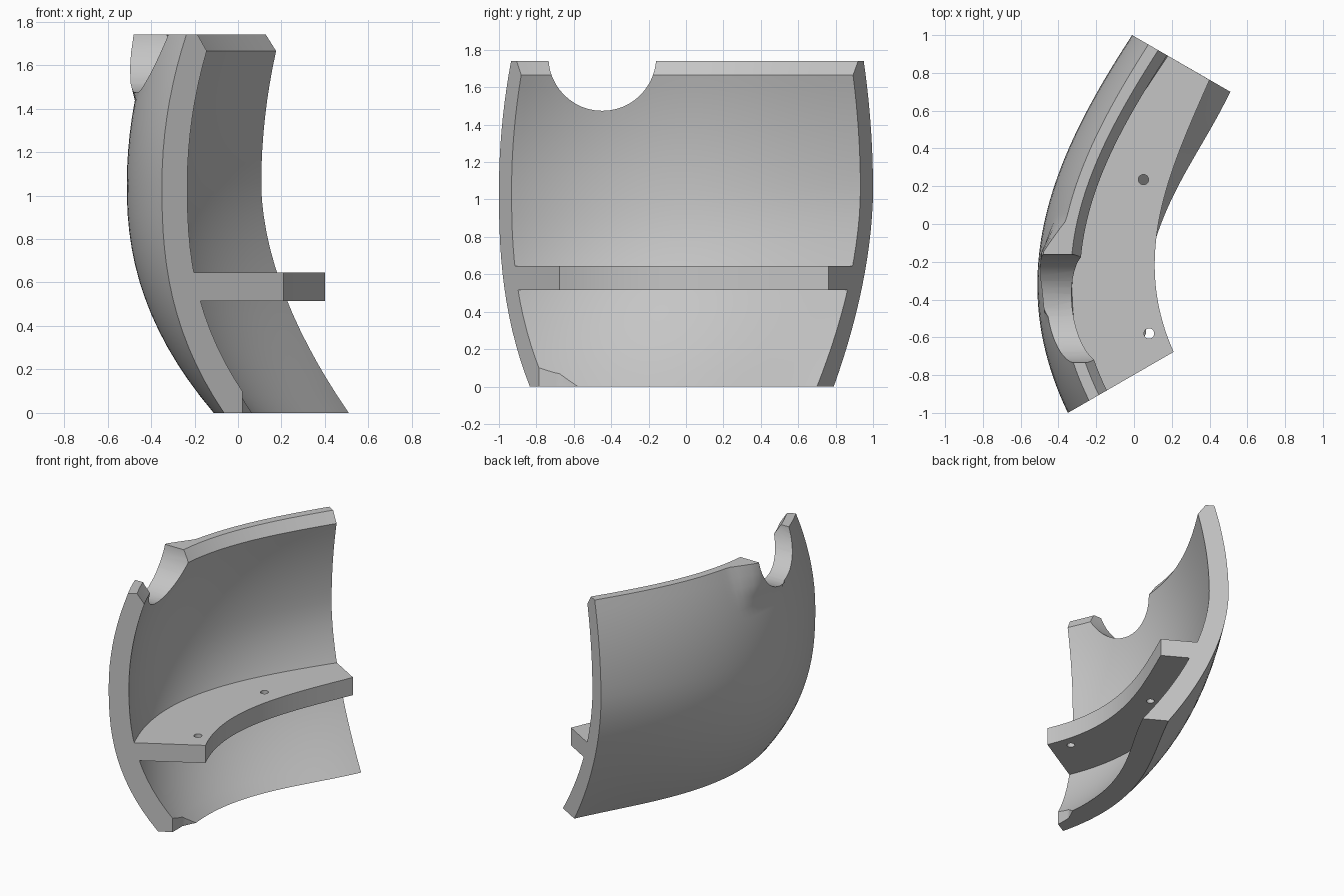
import bpy, bmesh, math
from mathutils import Vector

old = bpy.data.objects.get("Cube")
if old:
    bpy.data.objects.remove(old, do_unlink=True)

grey = bpy.data.materials.new("plain grey")
grey.use_nodes = True
COLOUR = (0.56, 0.56, 0.56, 1)
grey.diffuse_color = COLOUR
grey.node_tree.nodes["Principled BSDF"].inputs["Base Color"].default_value = COLOUR

AXIS = Vector((1.553, 0.098))   # where the two end cuts meet
STEPS = 48
TOP, CHAMFER, WIDEST = 1.74, 1.665, 1.05


def bowed(a, b, rise, skew, t):
    """Point on a lopsided arc bulging to the left of the chord a-b."""
    a, b = Vector(a), Vector(b)
    u = 2 * t - 1
    along = (b - a).normalized()
    side = Vector((-along.y, along.x))
    return a.lerp(b, t) + side * (1 - u * u) * (rise + skew * u)


def wall_point(t, z, inner, thickness=0.135):
    """Point on the outer or inner skin at a given height."""
    p = bowed((-0.35, -1.0), (-0.01, 1.0), 0.29, -0.07, t)
    q = abs(z - WIDEST) / WIDEST
    if z < WIDEST:
        q **= 2.5 - 0.7 * t
        inset = (0.33 + 0.09 * t + 0.32 * t * (1 - t)) * q
        thickness += 0.045 * q
    else:
        inset = (0.30 - 0.07 * t) * q * q
    p = p + (AXIS - p).normalized() * (inset + (thickness if inner else 0))
    # small flare of the outer skin beside the rim cutout
    if not inner and z > 1.46 and p.y > -0.45:
        side = min(1, max(0, (0.02 - p.y) / 0.17))
        p.x -= 0.095 * side * ((z - 1.46) / (TOP - 1.46)) ** 0.6
    return Vector((p.x, p.y, z))


def sweep(name, section):
    """Loft the closed section, a function of t, from front cut to back cut."""
    bm = bmesh.new()
    rings = [[bm.verts.new(p) for p in section(i / STEPS)] for i in range(STEPS + 1)]
    n = len(rings[0])
    for r, s in zip(rings, rings[1:]):
        for j in range(n):
            k = (j + 1) % n
            bm.faces.new((r[j], r[k], s[k], s[j]))
    bm.faces.new(rings[0])
    bm.faces.new(rings[-1])
    return finish(name, bm)


def finish(name, bm):
    bmesh.ops.recalc_face_normals(bm, faces=bm.faces)
    me = bpy.data.meshes.new(name)
    bm.to_mesh(me)
    bm.free()
    me.materials.append(grey)
    ob = bpy.data.objects.new(name, me)
    bpy.context.collection.objects.link(ob)
    return ob


def cylinder(name, centre, radius, depth, axis):
    bm = bmesh.new()
    bmesh.ops.create_cone(bm, cap_ends=True, segments=48, radius1=radius,
                          radius2=radius, depth=depth)
    ob = finish(name, bm)
    ob.location = centre
    if axis == "x":
        ob.rotation_euler.y = math.pi / 2
    return ob


def cut(target, cutter):
    mod = target.modifiers.new(cutter.name, "BOOLEAN")
    mod.operation = "DIFFERENCE"
    mod.solver = "EXACT"
    mod.object = cutter
    bpy.context.view_layer.update()
    bpy.context.view_layer.objects.active = target
    bpy.ops.object.modifier_apply(modifier=mod.name)
    bpy.data.objects.remove(cutter, do_unlink=True)


# Curved wall with a chamfered top rim
def wall_section(t):
    heights = [CHAMFER * i / 22 for i in range(23)]
    outer = [wall_point(t, z, False) for z in heights + [TOP]]
    inner = [wall_point(t, z, True) for z in heights]
    return outer + [wall_point(t, TOP, True, 0.06)] + inner[::-1]


wall = sweep("curved_wall", wall_section)

# Round cutout in the top rim
cut(wall, cylinder("rim_cutout", (-0.4, -0.4475, 1.762), 0.288, 1.0, "x"))

# Corner notch at the bottom of the front end
bm = bmesh.new()
base = [bm.verts.new((x, y, -0.1)) for x, y in
        ((0.02, -0.675), (0.02, -0.95), (0.2, -0.95), (0.2, -0.28))]
face = bm.faces.new(base)
new = bmesh.ops.extrude_face_region(bm, geom=[face])["geom"]
bmesh.ops.translate(bm, vec=(0, 0, 0.5),
                    verts=[v for v in new if isinstance(v, bmesh.types.BMVert)])
cut(wall, finish("corner_notch", bm))


# Flat ledge on the inside of the wall
def ledge_section(t):
    front = bowed((0.21, -0.677), (0.40, 0.763), 0.165, -0.06, t)
    back = wall_point(t, 0.58, True, 0.09)
    low, high = 0.515, 0.645
    return [Vector((p.x, p.y, z)) for p, z in
            ((back, low), (front, low), (front, high), (back, high))]


ledge = sweep("inner_ledge", ledge_section)
for x, y in ((0.05, 0.235), (0.08, -0.58)):
    cut(ledge, cylinder("screw_hole", (x, y, 0.58), 0.027, 0.4, "z"))

# Smooth skins, sharp edges
for ob in (wall, ledge):
    bpy.ops.object.select_all(action="DESELECT")
    ob.select_set(True)
    bpy.context.view_layer.objects.active = ob
    bpy.ops.object.shade_smooth_by_angle(angle=math.radians(25))
